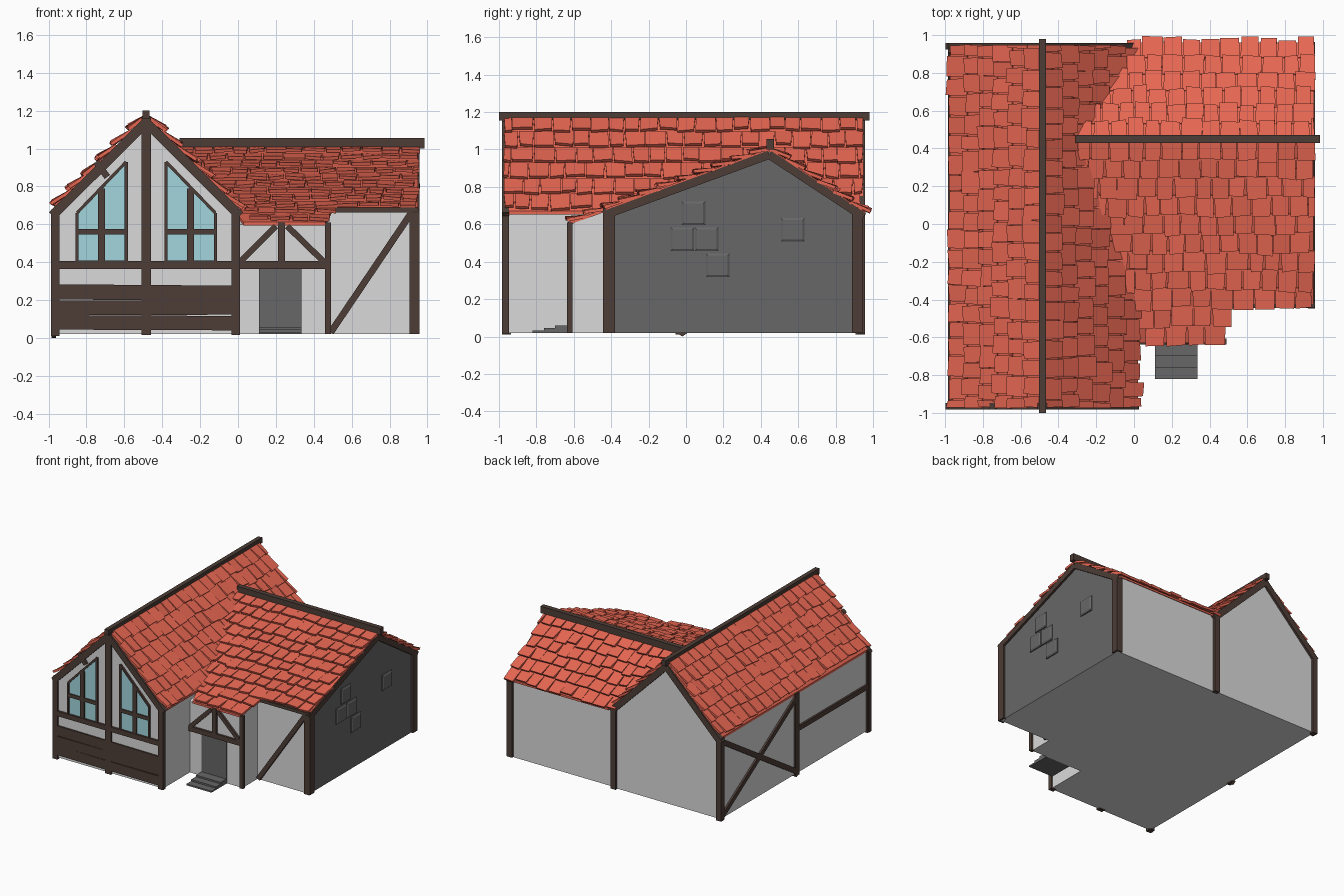
import bpy, bmesh, math, random
from mathutils import Vector as V

if "Cube" in bpy.data.objects:
    bpy.data.objects.remove(bpy.data.objects["Cube"])
random.seed(4)


def material(name, rgb):
    m = bpy.data.materials.new(name)
    m.diffuse_color = (*rgb, 1)
    m.use_nodes = True
    m.node_tree.nodes["Principled BSDF"].inputs["Base Color"].default_value = m.diffuse_color
    return m


PLASTER = material("plaster", (0.70, 0.70, 0.70))
GREY = material("grey_stone", (0.135, 0.135, 0.135))
WOOD = material("dark_wood", (0.075, 0.047, 0.038))
TILE = material("red_tile", (0.80, 0.135, 0.085))
GLASS = material("glass", (0.36, 0.67, 0.73))


def solid(bm, a, b):
    """Closed solid between two matching rings of points."""
    a = [bm.verts.new(p) for p in a]
    b = [bm.verts.new(p) for p in b]
    k = len(a)
    bm.faces.new(a)
    bm.faces.new(b[::-1])
    for i in range(k):
        j = (i + 1) % k
        bm.faces.new((a[j], a[i], b[i], b[j]))


def finish(name, bm, mats, rule=None):
    bmesh.ops.recalc_face_normals(bm, faces=bm.faces)
    bm.normal_update()
    if rule:
        for f in bm.faces:
            f.material_index = rule(f.normal)
    me = bpy.data.meshes.new(name)
    bm.to_mesh(me)
    bm.free()
    for m in mats:
        me.materials.append(m)
    bpy.context.collection.objects.link(bpy.data.objects.new(name, me))


def prism(name, pts, axis, a, b, mats, rule=None):
    """Extrude a profile along x (points y,z) or along y (points x,z)."""
    bm = bmesh.new()
    at = (lambda p, t: (t, p[0], p[1])) if axis == 'x' else (lambda p, t: (p[0], t, p[1]))
    solid(bm, [at(p, a) for p in pts], [at(p, b) for p in pts])
    finish(name, bm, mats, rule)


def beams(name, axis, t, lines, depth=0.035):
    """Flat timbers on a wall plane: each is (u1, z1, u2, z2, width)."""
    bm = bmesh.new()
    n = V((1, 0, 0)) if axis == 'x' else V((0, 1, 0))
    for u1, z1, u2, z2, w in lines:
        p, q = [V((t, u, z)) if axis == 'x' else V((u, t, z)) for u, z in ((u1, z1), (u2, z2))]
        s = (q - p).normalized().cross(n) * w / 2
        d = n * depth / 2
        solid(bm, [p + s + d, p + s - d, p - s - d, p - s + d],
              [q + s + d, q + s - d, q - s - d, q - s + d])
    finish(name, bm, [WOOD])


# Roof planes
CX, RY = -0.485, 0.445
def left_z(x, y):
    return 1.17 - abs(x - CX)

def right_z(x, y):
    return 1.0 - (0.366 * (RY - y) if y < RY else 0.66 * (y - RY))


# Walls, with a grey stone end wall on the right wing
prism("left_wing_walls", [(-.97, .02), (0, .02), (0, .68), (CX, 1.16), (-.97, .68)], 'y', -.965, .94, [PLASTER])
prism("right_wing_walls", [(-.425, .02), (.93, .02), (.93, .67), (RY, .99), (-.425, .67)], 'x', -.05, .94,
      [PLASTER, GREY], lambda n: 1 if n.x > .9 else 0)
prism("porch_walls", [(-.62, .02), (-.4, .02), (-.4, .68), (-.62, .60)], 'x', -.05, .475, [PLASTER])


# Roof boards under the tiles
def sheet(name, pts, zf):
    bm = bmesh.new()
    solid(bm, [(x, y, zf(x, y) + .005) for x, y in pts], [(x, y, zf(x, y) - .012) for x, y in pts])
    finish(name, bm, [TILE])


sheet("left_roof_board_west", [(-.975, -.965), (CX, -.965), (CX, .945), (-.975, .945)], left_z)
sheet("left_roof_board_east", [(CX, -.965), (.02, -.965), (.02, .945), (CX, .945)], left_z)
sheet("right_roof_board_front", [(-.31, RY), (.95, RY), (.95, -.43), (.5, -.43), (.46, -.63), (.03, -.63)], right_z)
sheet("right_roof_board_back", [(-.31, RY), (.95, RY), (.95, .96), (.03, .96)], right_z)


# Rows of uneven overlapping tiles running down from a ridge
def tiles(name, o, u, v, length, slope, rows, w, keep):
    bm = bmesh.new()
    o, u, v = V(o), V(u), V(v).normalized()
    n = u.cross(v)
    n = n if n.z > 0 else -n
    h = slope / rows
    rnd = random.uniform
    for r in range(rows):
        a = -rnd(0, w * .7)
        while a < length - .02:
            b = a + w * rnd(.8, 1.2)
            a0, a1 = max(a, 0) + .002, min(b, length + .005) - .002
            a = b
            c = o + u * (a0 + a1) / 2 + v * (r + .6) * h
            if not keep(c.x, c.y):
                continue
            low = (r + 1) * h + rnd(-.012, .012)
            lift = rnd(.026, .04)
            ring = [(a0, r * h - .005, .010), (a1, r * h - .005, .010),
                    (a1 + rnd(-.008, .003), low + rnd(-.006, .006), lift + rnd(-.005, .005)),
                    (a0 + rnd(-.003, .008), low + rnd(-.006, .006), lift + rnd(-.005, .005))]
            top = [o + u * i + v * j + n * k for i, j, k in ring]
            solid(bm, top, [p - n * .018 for p in top])
    finish(name, bm, [TILE])


def east_keep(x, y):
    return y < -.66 or left_z(x, y) > right_z(x, y) - .05

def front_keep(x, y):
    return right_z(x, y) > left_z(x, y) - .02 and (y > -.43 or x < .56 + (y + .43) * .55)


tiles("left_roof_tiles_west", (CX, -.975, 1.17), (0, 1, 0), (-1, 0, -1), 1.92, .67, 6, .1, lambda x, y: True)
tiles("left_roof_tiles_east", (CX, -.975, 1.17), (0, 1, 0), (1, 0, -1), 1.92, .705, 6, .1, east_keep)
tiles("right_roof_tiles_front", (-.31, RY, 1.0), (1, 0, 0), (0, -1, -.366), 1.265, 1.15, 11, .1, front_keep)
tiles("right_roof_tiles_back", (-.31, RY, 1.0), (1, 0, 0), (0, 1, -.66), 1.265, .625, 6, .1,
      lambda x, y: right_z(x, y) > left_z(x, y) - .02)

# Ridge beams
prism("left_ridge_beam", [(-.503, 1.155), (-.467, 1.155), (-.467, 1.2), (-.503, 1.2)], 'y', -1, .98, [WOOD])
prism("right_ridge_beam", [(.43, 1.0), (.47, 1.0), (.47, 1.055), (.43, 1.055)], 'x', -.31, .985, [WOOD])

# Front and back gable timbers of the left wing
gable = [(-.965, .01, -.965, .67, .045), (-.012, .015, -.012, .67, .045),
         (-.98, .645, CX, 1.138, .05), (.01, .645, CX, 1.138, .05)]
beams("front_gable_frame", 'y', -.965, gable + [(CX, .015, CX, 1.17, .05), (-.98, .385, .01, .385, .04),
                                                (-.75, .93, -.69, .85, .035)])
beams("back_gable_frame", 'y', .94, gable)
beams("front_planks", 'y', -.965, [(-.96, .082, -.01, .078, .076), (-.96, .158, -.01, .162, .078),
                                   (-.96, .243, -.01, .236, .08)], .025)

# Pair of slanted gable windows
window = [(-.85, .40), (-.59, .40), (-.59, .93), (-.85, .66)]
for side in ("left", "right"):
    pts = window if side == "left" else [(2 * CX - x, z) for x, z in window]
    prism(side + "_window_glass", pts, 'y', -.971, -.962, [GLASS])
    mid = (pts[0][0] + pts[1][0]) / 2
    frame = [(*pts[i], *pts[(i + 1) % 4], .016) for i in range(4)]
    beams(side + "_window_frame", 'y', -.967,
          frame + [(mid, .4, mid, .79, .036), (pts[0][0], .56, pts[1][0], .56, .03)], .025)

# Left wall timbers: cross brace at the back, rail at the front
beams("left_wall_frame", 'x', -.97, [(-.955, .01, -.955, .68, .04), (-.03, .01, -.03, .68, .05),
                                     (.93, .01, .93, .68, .045), (-.95, .385, -.03, .385, .04),
                                     (-.03, .04, .93, .65, .04), (-.03, .65, .93, .04, .04)], .03)
prism("left_middle_post_foot", [(-.02, 0), (.01, .02), (-.05, .02)], 'x', -.985, -.96, [WOOD])

# Porch timbers
beams("porch_frame", 'y', -.622, [(0, .385, .46, .385, .04), (.475, .02, .475, .61, .03),
                                  (.23, .4, .23, .61, .035), (.01, .40, .2, .59, .032),
                                  (.455, .40, .26, .59, .032)], .03)

# Right wing timbers
beams("right_front_frame", 'y', -.43, [(.49, .03, .915, .66, .035), (.93, .02, .93, .68, .05),
                                       (.48, .675, .95, .675, .025)], .03)
beams("right_gable_frame", 'x', .94, [(-.41, .02, -.41, .66, .06), (.915, .02, .915, .66, .055),
                                      (-.44, .648, RY, .972, .045), (.95, .64, RY, .972, .045)], .035)
beams("right_back_frame", 'y', .93, [(.93, .02, .93, .67, .045)], .03)

# Raised stone blocks on the end wall, with bevelled rims
bm = bmesh.new()
for y, z in ((.04, .66), (-.02, .52), (.11, .52), (.17, .38), (.57, .57)):
    ring = lambda s, x: [(x, y + s * a, z + s * b) for a, b in ((-1, -1), (1, -1), (1, 1), (-1, 1))]
    solid(bm, ring(.063, .93), ring(.063, .948))
    solid(bm, ring(.063, .948), ring(.052, .955))
finish("wall_stones", bm, [GREY])

# Door and steps
prism("door", [(.11, .03), (.335, .03), (.335, .37), (.11, .37)], 'y', -.628, -.615, [GREY])
for i in range(3):
    y = -.82 + i * .06
    prism("step_%d" % (i + 1), [(.11, .02), (.335, .02), (.335, .032 + i * .013), (.11, .032 + i * .013)],
          'y', y, -.62, [GREY])
